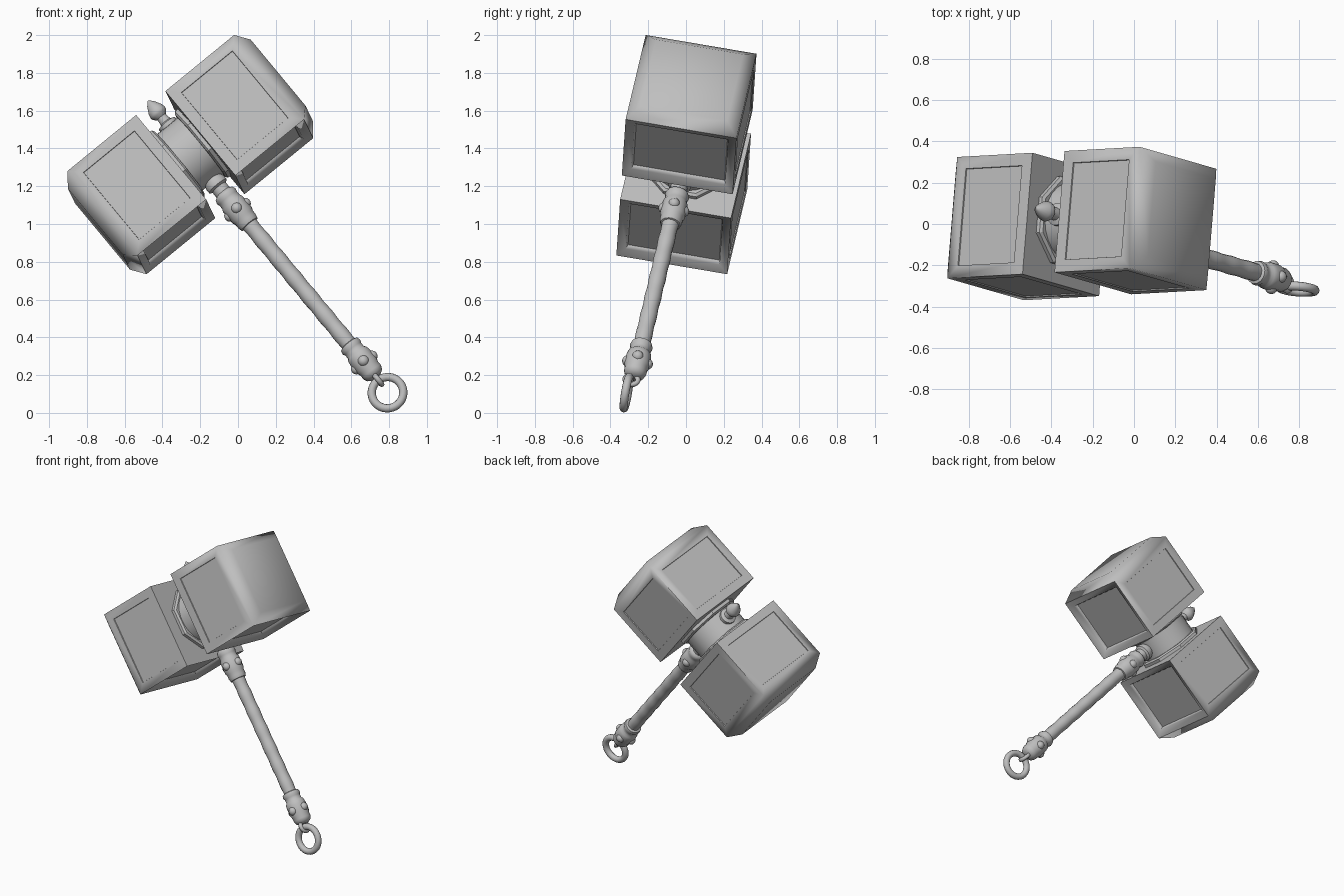
import bpy, bmesh, math
from mathutils import Matrix, Vector

if "Cube" in bpy.data.objects:
    bpy.data.objects.remove(bpy.data.objects["Cube"])

# Tilted frame: local X along the head, Y through its depth, Z up the handle
Z = Vector((-0.628, 0.18, 0.757)).normalized()
X = Vector((0.767, 0.045, 0.64))
X = (X - Z * X.dot(Z)).normalized()
Y = Z.cross(X)
FRAME = Matrix((X, Y, Z)).transposed().to_4x4()
FRAME.translation = (-0.255, 0.01, 1.37)

grey = bpy.data.materials.new("stone_grey")
grey.diffuse_color = (0.52, 0.52, 0.52, 1)
grey.use_nodes = True
grey.node_tree.nodes["Principled BSDF"].inputs["Base Color"].default_value = grey.diffuse_color


def finish(bm, name, angle=40, local=Matrix()):
    bmesh.ops.recalc_face_normals(bm, faces=bm.faces)
    mesh = bpy.data.meshes.new(name)
    bm.to_mesh(mesh)
    bm.free()
    mesh.materials.append(grey)
    mesh.transform(FRAME @ local)
    ob = bpy.data.objects.new(name, mesh)
    bpy.context.collection.objects.link(ob)
    bpy.ops.object.select_all(action='DESELECT')
    ob.select_set(True)
    bpy.context.view_layer.objects.active = ob
    bpy.ops.object.shade_smooth_by_angle(angle=math.radians(angle))
    return ob


def lathe(name, profile, n=20, angle=40, local=Matrix()):
    """Revolve (radius, height) pairs about local Z and cap the ends."""
    bm = bmesh.new()
    rings = [[bm.verts.new((r * math.cos(2 * math.pi * (i + .5) / n),
                            r * math.sin(2 * math.pi * (i + .5) / n), z)) for i in range(n)]
             for r, z in profile]
    for a, b in zip(rings, rings[1:]):
        for i in range(n):
            bm.faces.new((a[i], a[(i + 1) % n], b[(i + 1) % n], b[i]))
    bm.faces.new(rings[0])
    bm.faces.new(rings[-1])
    return finish(bm, name, angle, local)


def torus(name, major, minor, local, n=32, m=12):
    bm = bmesh.new()
    rings = []
    for i in range(n):
        a = 2 * math.pi * i / n
        rings.append([])
        for j in range(m):
            b = 2 * math.pi * j / m
            r = major + minor * math.cos(b)
            rings[-1].append(bm.verts.new((r * math.cos(a), r * math.sin(a), minor * math.sin(b))))
    for i in range(n):
        p, q = rings[i], rings[(i + 1) % n]
        for j in range(m):
            bm.faces.new((p[j], q[j], q[(j + 1) % m], p[(j + 1) % m]))
    return finish(bm, name, 60, local)


# Two head blocks: domed striking end, shallow panels, recessed underside
INNER, OUTER = 0.10, 0.57
for side, name in ((1, "head_block_right"), (-1, "head_block_left")):
    bm = bmesh.new()
    bmesh.ops.create_cube(bm, size=1, matrix=Matrix.Translation((side * (INNER + OUTER) / 2, -.007, -.005))
                          @ Matrix.Diagonal((OUTER - INNER, .597, .59, 1)))
    bm.normal_update()
    for f in list(bm.faces):
        n = f.normal.copy()
        if n.x * side > .9:                       # striking end
            bmesh.ops.inset_individual(bm, faces=[f], thickness=.09, depth=.055)
        elif n.z < -.9:                           # recessed underside
            bmesh.ops.inset_individual(bm, faces=[f], thickness=.065, depth=-.018)
            bmesh.ops.inset_individual(bm, faces=[f], thickness=.01, depth=-.025)
        elif abs(n.x) < .1:                       # framed panels
            bmesh.ops.inset_individual(bm, faces=[f], thickness=.085, depth=0)
            bmesh.ops.inset_individual(bm, faces=[f], thickness=.002, depth=-.006)
    finish(bm, name, 60)

# Neck between the blocks with an octagonal flange on each side
along_x = Matrix.Rotation(math.pi / 2, 4, 'Y')
lathe("neck", [(.192, -.11), (.192, .11)], 24, local=along_x)
for side, name in ((1, "flange_right"), (-1, "flange_left")):
    lathe(name, [(.23, -.018), (.23, .008), (.215, .018)], 8, 25,
          Matrix.Translation((side * .088, 0, 0)) @ Matrix.Rotation(-side * math.pi / 2, 4, 'Y'))

# Pointed finial on top of the neck
lathe("finial", [(.055, .18), (.055, .205), (.032, .215), (.028, .25), (.045, .268), (.05, .282),
                 (.044, .305), (.024, .342), (.003, .365)], 16, local=Matrix.Translation((.01, 0, 0)))

# Everything on the handle sits slightly off the head centre
HANDLE = Matrix.Translation((.006, -.004, 0))

# Shaft with a slightly uneven grip
shaft = [(.044 + .0015 * math.sin(i * 1.1), -.45 - .92 * i / 40) for i in range(41)]
lathe("shaft", shaft, 16, 60, HANDLE)

# Collars with studs at both ends of the shaft
lathe("upper_collar", [(.05, -.18), (.06, -.205), (.06, -.23), (.045, -.24), (.045, -.275),
                       (.058, -.283), (.065, -.30), (.06, -.318), (.06, -.34), (.067, -.355),
                       (.067, -.435), (.06, -.45), (.06, -.475), (.054, -.497), (.04, -.50)],
      20, 50, HANDLE)
lathe("lower_collar", [(.04, -1.33), (.056, -1.337), (.061, -1.355), (.054, -1.37), (.054, -1.395),
                       (.063, -1.405), (.067, -1.43), (.067, -1.485), (.06, -1.505), (.06, -1.53),
                       (.052, -1.55), (.03, -1.565)], 20, 50, HANDLE)
for z, end in ((-.395, "upper"), (-1.463, "lower")):
    for i in range(4):
        a = i * math.pi / 2
        bm = bmesh.new()
        bmesh.ops.create_uvsphere(bm, u_segments=14, v_segments=8, radius=.03)
        finish(bm, f"{end}_stud_{i + 1}", 60,
               HANDLE @ Matrix.Translation((.053 * math.cos(a), .053 * math.sin(a), z)))

# Eyelet under the handle and the hanging ring through it
torus("eyelet", .034, .014, Matrix.Translation((.003, -.014, -1.582)) @ along_x, 20, 8)
torus("hanging_ring", .084, .022,
      Matrix.Translation((-.002, -.024, -1.672)) @ Matrix.Rotation(math.pi / 2, 4, 'X'))
